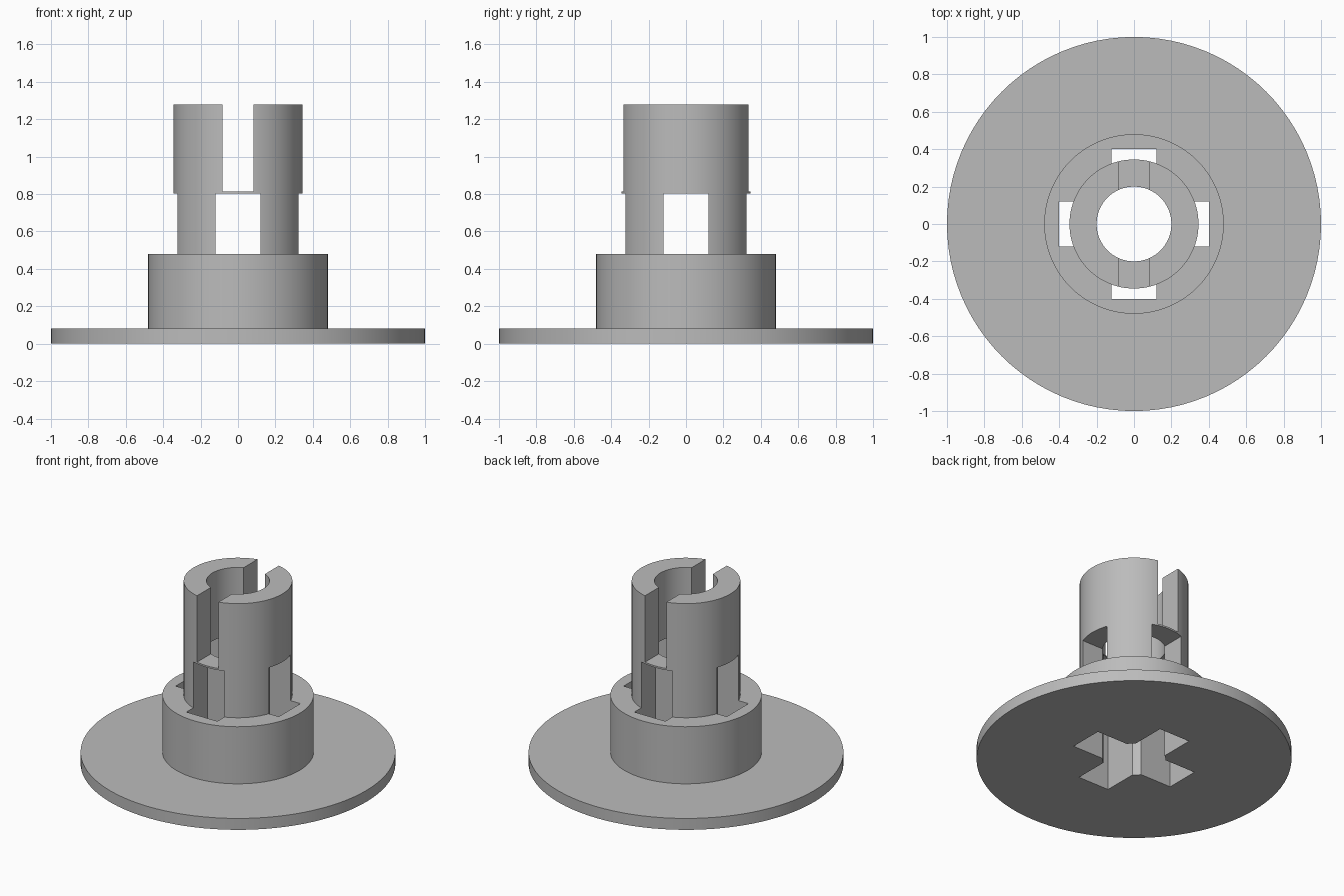
import bpy
import bmesh
import math
from mathutils import Matrix, Vector

cube = bpy.data.objects.get("Cube")
if cube:
    bpy.data.objects.remove(cube, do_unlink=True)

grey = bpy.data.materials.new("plain grey")
grey.use_nodes = True
colour = (0.5, 0.5, 0.5, 1)
grey.diffuse_color = colour
grey.node_tree.nodes["Principled BSDF"].inputs["Base Color"].default_value = colour

SEGMENTS = 96


def add_object(name, bm):
    bmesh.ops.recalc_face_normals(bm, faces=bm.faces)
    mesh = bpy.data.meshes.new(name)
    bm.to_mesh(mesh)
    bm.free()
    mesh.materials.append(grey)
    obj = bpy.data.objects.new(name, mesh)
    bpy.context.collection.objects.link(obj)
    return obj


def lathe(name, profile):
    """Revolve a closed (radius, height) profile about z."""
    bm = bmesh.new()
    rings = []
    for i in range(SEGMENTS):
        a = math.tau * i / SEGMENTS
        rings.append([bm.verts.new((r * math.cos(a), r * math.sin(a), z)) for r, z in profile])
    n = len(profile)
    for i, ring in enumerate(rings):
        following = rings[(i + 1) % SEGMENTS]
        for j in range(n):
            k = (j + 1) % n
            bm.faces.new((ring[j], following[j], following[k], ring[k]))
    return add_object(name, bm)


def box(name, half_x, half_y, bottom, top):
    bm = bmesh.new()
    size = Vector((2 * half_x, 2 * half_y, top - bottom))
    centre = Matrix.Translation((0, 0, (bottom + top) / 2))
    bmesh.ops.create_cube(bm, size=1, matrix=centre @ Matrix.Diagonal(size).to_4x4())
    return add_object(name, bm)


def cut(target, cutter):
    mod = target.modifiers.new(cutter.name, 'BOOLEAN')
    mod.operation = 'DIFFERENCE'
    mod.solver = 'EXACT'
    mod.object = cutter
    bpy.context.view_layer.objects.active = target
    bpy.ops.object.modifier_apply(modifier=mod.name)
    bpy.data.objects.remove(cutter, do_unlink=True)


# Flange, collar and hollow post turned as one solid
post = lathe("flanged_post", [
    (0.2, 0), (1, 0), (1, 0.08), (0.48, 0.08),
    (0.48, 0.48), (0.345, 0.48), (0.345, 1.28), (0.2, 1.28)])

# Cross-shaped socket from below, opening as windows in the post
cut(post, box("socket_arm_x", 0.4, 0.12, -0.1, 0.803))
cut(post, box("socket_arm_y", 0.12, 0.4, -0.1, 0.803))

# Slot splitting the top of the post
cut(post, box("top_slot", 0.083, 0.6, 0.815, 1.5))

bpy.ops.object.select_all(action='DESELECT')
post.select_set(True)
bpy.context.view_layer.objects.active = post
bpy.ops.object.shade_smooth_by_angle(angle=math.radians(30))
